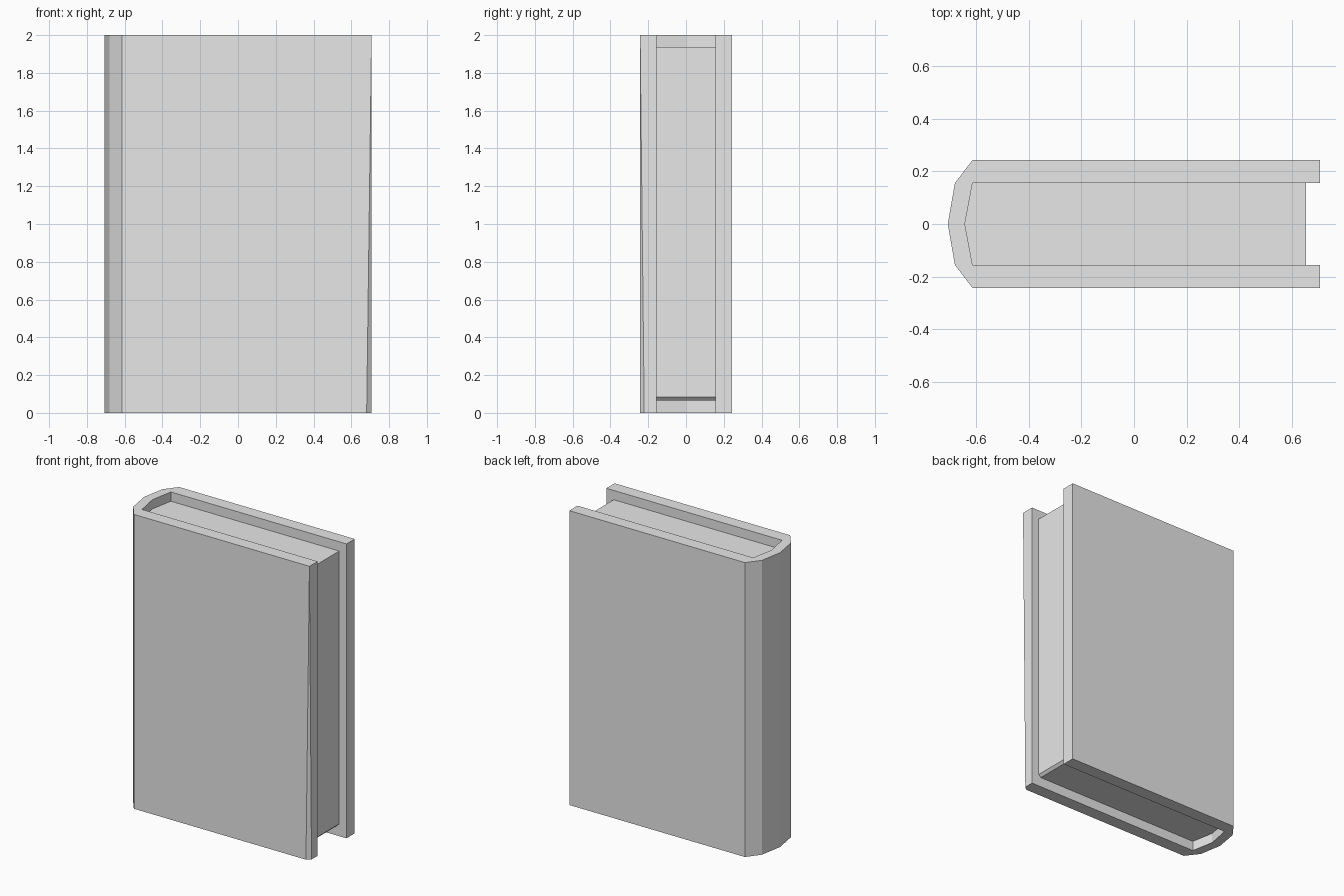
import bpy
import bmesh

cube = bpy.data.objects.get("Cube")
if cube:
    bpy.data.objects.remove(cube, do_unlink=True)

# One plain light grey for the whole book
grey = bpy.data.materials.new("light_grey")
grey.use_nodes = True
colour = (0.8, 0.8, 0.8, 1)
grey.diffuse_color = colour
grey.node_tree.nodes["Principled BSDF"].inputs["Base Color"].default_value = colour


def prism(name, outline, bottom, top, edit=None):
    """Extrude a plan outline (counter-clockwise) from bottom to top."""
    bm = bmesh.new()
    base = bm.faces.new([bm.verts.new((x, y, bottom)) for x, y in outline])
    result = bmesh.ops.extrude_face_region(bm, geom=[base], use_keep_orig=True)
    for v in result["geom"]:
        if isinstance(v, bmesh.types.BMVert):
            v.co.z = top
    if edit:
        edit(bm)
    bmesh.ops.recalc_face_normals(bm, faces=bm.faces)
    mesh = bpy.data.meshes.new(name)
    bm.to_mesh(mesh)
    bm.free()
    mesh.materials.append(grey)
    obj = bpy.data.objects.new(name, mesh)
    bpy.context.collection.objects.link(obj)
    return obj


def mirrored(half):
    """Complete a half outline with its reflection across y = 0."""
    return half + [(x, -y) for x, y in reversed(half) if y != 0]


EDGE, SPINE, HINGE = 0.707, -0.707, -0.613
OUT, IN = 0.243, 0.155
FORE, PAGE_BACK = 0.652, -0.642


# Worn lower corner: a sliver tapering to nothing at the top of the front board
def wear_corner(bm):
    top = max(bm.verts, key=lambda v: (v.co.z, v.co.x, -v.co.y))
    low = min(bm.verts, key=lambda v: (v.co.z, -v.co.x, v.co.y))
    sliver = [bm.verts.new((EDGE - 0.026, -OUT, 0)),
              bm.verts.new((EDGE, -OUT + 0.022, 0)), top]
    for face in list(low.link_faces):
        ring = []
        for v in face.verts:
            if v != low:
                ring.append(v)
            elif abs(face.calc_center_median().z) < 0.001:
                # underside gains both new corners, ordered along the ring
                prev = face.verts[list(face.verts).index(low) - 1]
                pair = sliver[:2]
                pair.sort(key=lambda n: (n.co - prev.co).length)
                ring += pair
            elif abs(face.calc_center_median().x - EDGE) < 0.001:
                ring.append(sliver[1])
            else:
                ring.append(sliver[0])
        bm.faces.new(ring)
    bm.verts.remove(low)
    bm.faces.new(sliver)


# Slim bevel on the bottom fore edge of the pages
def bevel_fore_edge(bm):
    edges = [e for e in bm.edges
             if all(v.co.x > FORE - 0.01 and v.co.z < 0.1 for v in e.verts)]
    bmesh.ops.bevel(bm, geom=edges, offset=0.017, segments=1, affect='EDGES')


# Cover: two boards joined by a faceted spine
cover_half = [(EDGE, IN), (EDGE, OUT), (HINGE, OUT), (-0.68, IN), (SPINE, 0)]
inner = [(HINGE, -IN), (PAGE_BACK, 0), (HINGE, IN)]
prism("cover", mirrored(cover_half) + inner, 0, 2, wear_corner)

# Page block, set in from the cover at top, bottom and fore edge
pages_half = [(FORE, IN), (HINGE, IN), (PAGE_BACK, 0)]
prism("pages", mirrored(pages_half), 0.066, 1.937, bevel_fore_edge)
